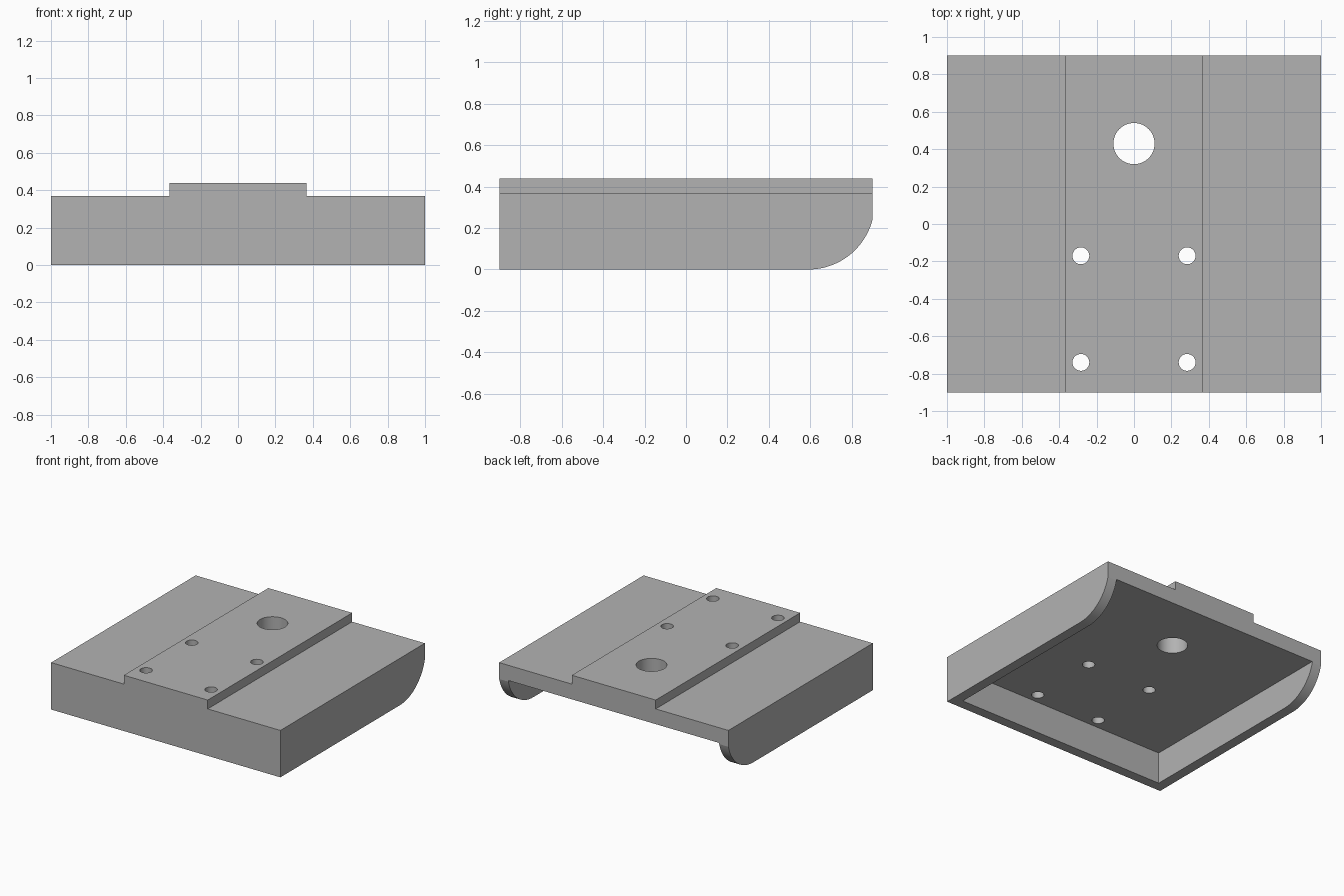
import bpy, bmesh, math

cube = bpy.data.objects.get("Cube")
if cube:
    bpy.data.objects.remove(cube, do_unlink=True)

grey = bpy.data.materials.new("plain_grey")
grey.use_nodes = True
colour = (0.45, 0.45, 0.45, 1)
grey.diffuse_color = colour
grey.node_tree.nodes["Principled BSDF"].inputs["Base Color"].default_value = colour


def finish(name, bm):
    bmesh.ops.recalc_face_normals(bm, faces=bm.faces[:])
    mesh = bpy.data.meshes.new(name)
    bm.to_mesh(mesh)
    bm.free()
    mesh.materials.append(grey)
    ob = bpy.data.objects.new(name, mesh)
    bpy.context.collection.objects.link(ob)
    return ob


def box(name, lo, hi):
    bm = bmesh.new()
    bmesh.ops.create_cube(bm, size=1)
    for v in bm.verts:
        v.co = [(a + b) / 2 + c * (b - a) for a, b, c in zip(lo, hi, v.co)]
    return finish(name, bm)


def cylinder(name, x, y, radius, sides=48):
    bm = bmesh.new()
    bmesh.ops.create_cone(bm, cap_ends=True, segments=sides,
                          radius1=radius, radius2=radius, depth=2)
    bmesh.ops.translate(bm, verts=bm.verts[:], vec=(x, y, 0))
    return finish(name, bm)


def extrude_side(name, profile, half_width):
    bm = bmesh.new()
    face = bm.faces.new([bm.verts.new((-half_width, y, z)) for y, z in profile])
    ext = bmesh.ops.extrude_face_region(bm, geom=[face])["geom"]
    moved = [g for g in ext if isinstance(g, bmesh.types.BMVert)]
    bmesh.ops.translate(bm, verts=moved, vec=(half_width * 2, 0, 0))
    return finish(name, bm)


# Body block, with the lower back edge rounded
TOP, SHOULDER, UNDERSIDE, WALL, BACK = 0.44, 0.37, 0.25, 0.08, 0.9
arc_y, radius = 0.59, 0.32
sweep = math.asin((BACK - arc_y) / radius)
arc = [(arc_y + radius * math.sin(sweep * i / 24),
        radius - radius * math.cos(sweep * i / 24)) for i in range(25)]
body = extrude_side("mounting_cover",
                    [(-BACK, TOP), (-BACK, 0)] + arc + [(BACK, TOP)], 1)

# Hollow underside, open at the back
cutters = [box("cavity_cutter", (WALL - 1, WALL - BACK, -1),
               (1 - WALL, 2, UNDERSIDE))]

# Lowered shoulders beside the raised centre strip, and the four screw holes
for side in (-1, 1):
    xs = sorted((side * 0.366, side * 2))
    cutters.append(box("shoulder_cutter", (xs[0], -2, SHOULDER), (xs[1], 2, 1)))
    for y in (-0.17, -0.74):
        cutters.append(cylinder("screw_hole_cutter", side * 0.284, y, 0.045))

# Large cable hole
cutters.append(cylinder("cable_hole_cutter", 0, 0.43, 0.11, 64))

# Cut everything away and discard the cutters
bpy.context.view_layer.objects.active = body
for cutter in cutters:
    cutter.hide_render = True
    mod = body.modifiers.new("cut", "BOOLEAN")
    mod.operation = "DIFFERENCE"
    mod.solver = "EXACT"
    mod.object = cutter
    bpy.ops.object.modifier_apply(modifier=mod.name)
    bpy.data.objects.remove(cutter, do_unlink=True)

bpy.ops.object.select_all(action="DESELECT")
body.select_set(True)
bpy.ops.object.shade_smooth_by_angle(angle=math.radians(15))
